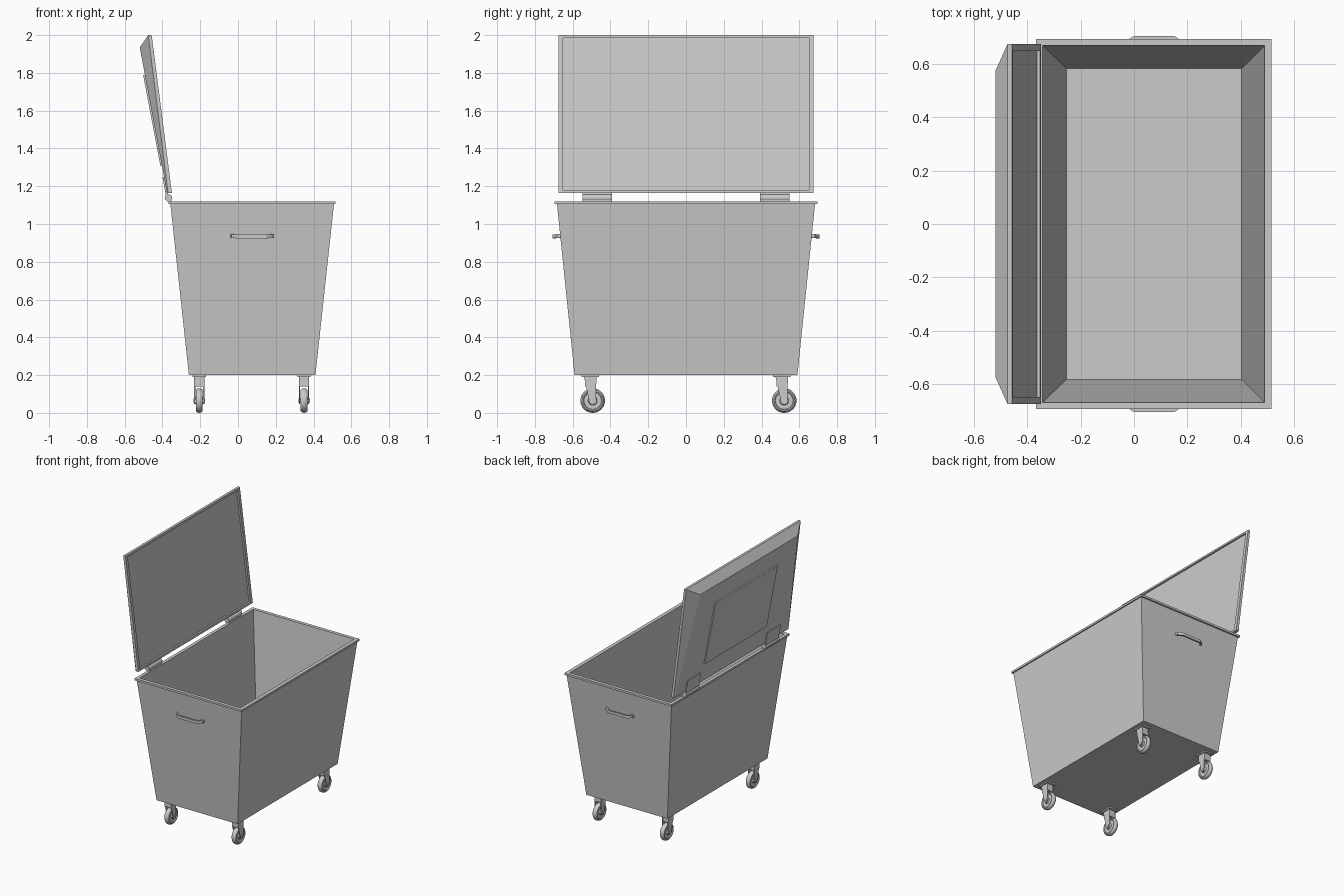
import bpy, bmesh, math
from mathutils import Vector

if "Cube" in bpy.data.objects:
    bpy.data.objects.remove(bpy.data.objects["Cube"], do_unlink=True)

grey = bpy.data.materials.new("light_grey_metal")
grey.use_nodes = True
grey.diffuse_color = (0.6, 0.6, 0.6, 1)
grey.node_tree.nodes["Principled BSDF"].inputs["Base Color"].default_value = (0.6, 0.6, 0.6, 1)


def finish(obj, smooth=False):
    obj.data.materials.append(grey)
    if smooth:
        bpy.ops.object.select_all(action="DESELECT")
        obj.select_set(True)
        bpy.context.view_layer.objects.active = obj
        bpy.ops.object.shade_smooth_by_angle(angle=math.radians(35))
    return obj


def loft(name, rings, smooth=False):
    """Skin a chain of equal-length rings and cap both ends."""
    bm = bmesh.new()
    loops = [[bm.verts.new(p) for p in ring] for ring in rings]
    n = len(loops[0])
    for a, b in zip(loops, loops[1:]):
        for i in range(n):
            j = (i + 1) % n
            bm.faces.new((a[i], a[j], b[j], b[i]))
    bm.faces.new(loops[0][::-1])
    bm.faces.new(loops[-1])
    bmesh.ops.recalc_face_normals(bm, faces=bm.faces)
    mesh = bpy.data.meshes.new(name)
    bm.to_mesh(mesh)
    bm.free()
    obj = bpy.data.objects.new(name, mesh)
    bpy.context.collection.objects.link(obj)
    return finish(obj, smooth)


def rect(x0, x1, y, z):
    return [(x0, -y, z), (x1, -y, z), (x1, y, z), (x0, y, z)]


def leaning(bottom, top, yb, yt):
    """Upright rectangle whose bottom and top edges are given as (x, z)."""
    (bx, bz), (tx, tz) = bottom, top
    return [(bx, -yb, bz), (bx, yb, bz), (tx, yt, tz), (tx, -yt, tz)]


def lathe(name, profile, centre, sides=32):
    """Spin an (x, radius) profile around the x axis."""
    steps = [2 * math.pi * i / sides for i in range(sides)]
    obj = loft(name, [[(x, r * math.cos(a), r * math.sin(a)) for a in steps]
                      for x, r in profile], True)
    obj.location = centre
    return obj


def box(name, x, y, z, sx, sy, sz):
    return loft(name, [[(x + px * sx / 2, y + py * sy / 2, h)
                        for px, py in ((-1, -1), (1, -1), (1, 1), (-1, 1))]
                       for h in (z - sz / 2, z + sz / 2)])


# Tapered open tub with a folded rim
loft("tub", [
    rect(-0.26, 0.41, 0.59, 0.2),
    rect(-0.358, 0.508, 0.683, 1.105),
    rect(-0.367, 0.517, 0.695, 1.105),
    rect(-0.367, 0.517, 0.695, 1.12),
    rect(-0.343, 0.49, 0.67, 1.12),
    rect(-0.253, 0.403, 0.583, 0.212),
])

# Open wedge lid: shallow inner recess, thin edge, tapering outer shell
loft("lid", [
    leaning((-0.364, 1.18), (-0.467, 1.984), 0.65, 0.65),
    leaning((-0.352, 1.18), (-0.455, 1.985), 0.65, 0.65),
    leaning((-0.35, 1.165), (-0.457, 2.0), 0.675, 0.675),
    leaning((-0.37, 1.163), (-0.475, 2.0), 0.675, 0.675),
    leaning((-0.376, 1.165), (-0.52, 1.935), 0.67, 0.575),
])

# Raised panel on the outside of the lid
loft("lid_panel", [
    leaning((-0.395, 1.31), (-0.486, 1.79), 0.365, 0.365),
    leaning((-0.411, 1.308), (-0.502, 1.788), 0.365, 0.365),
])

# Hinges: barrel on the rim and a plate on the lid
for side in (-1, 1):
    y = side * 0.47
    barrel = lathe("hinge_barrel", [(-0.078, 0.019), (0.078, 0.019)], (-0.368, y, 1.138), 20)
    barrel.rotation_euler.z = math.pi / 2
    plate = loft("hinge_plate", [
        leaning((-0.37, 1.14), (-0.388, 1.25), 0.078, 0.078),
        leaning((-0.38, 1.14), (-0.4, 1.25), 0.078, 0.078),
    ])
    plate.location.y = y
    box("hinge_bracket", -0.36, y, 1.124, 0.014, 0.156, 0.016)

# Bent strap handles on both ends
for side in (-1, 1):
    outline = [(-0.035, 0.655), (-0.03, 0.68), (0.0, 0.7), (0.15, 0.7), (0.18, 0.68), (0.185, 0.655)]
    rings = []
    for i, (x, y) in enumerate(outline):
        before = Vector(outline[max(i - 1, 0)])
        after = Vector(outline[min(i + 1, len(outline) - 1)])
        along = (after - before).normalized()
        nx, ny = -along.y * 0.006, along.x * 0.006
        z = 0.936 - 0.1 * (y - 0.68)
        rings.append([(x + s * nx, side * (y + s * ny), z + h)
                      for s, h in ((-1, -0.01), (1, -0.01), (1, 0.01), (-1, 0.01))])
    loft("handle", rings)

# Four swivel casters
wheel_profile = [(-0.02, 0.012), (-0.02, 0.02), (-0.012, 0.024), (-0.012, 0.046),
                 (-0.018, 0.05), (-0.018, 0.056), (-0.011, 0.063), (0, 0.065)]
wheel_profile += [(-x, r) for x, r in wheel_profile[-2::-1]]
hub_arc = [math.radians(-160 + 20 * i) for i in range(9)]

for x in (-0.205, 0.35):
    for stem in (-0.507, 0.507):
        axle = stem + 0.013
        lathe("wheel", wheel_profile, (x, axle, 0.065))
        lathe("axle", [(-0.03, 0.01), (0.03, 0.01)], (x, axle, 0.065), 12)
        box("caster_plate", x, stem, 0.195, 0.07, 0.095, 0.01)
        box("fork_crown", x, stem, 0.165, 0.052, 0.058, 0.05)
        # Fork legs taper from the crown to a rounded axle end
        legs = [(stem - 0.033, 0.19)]
        legs += [(axle + 0.018 * math.cos(a), 0.065 + 0.018 * math.sin(a)) for a in hub_arc]
        legs += [(axle + 0.018, 0.13), (stem + 0.033, 0.19)]
        for side in (-1, 1):
            loft("fork_leg", [[(x + side * d, y, z) for y, z in legs] for d in (0.021, 0.027)])
